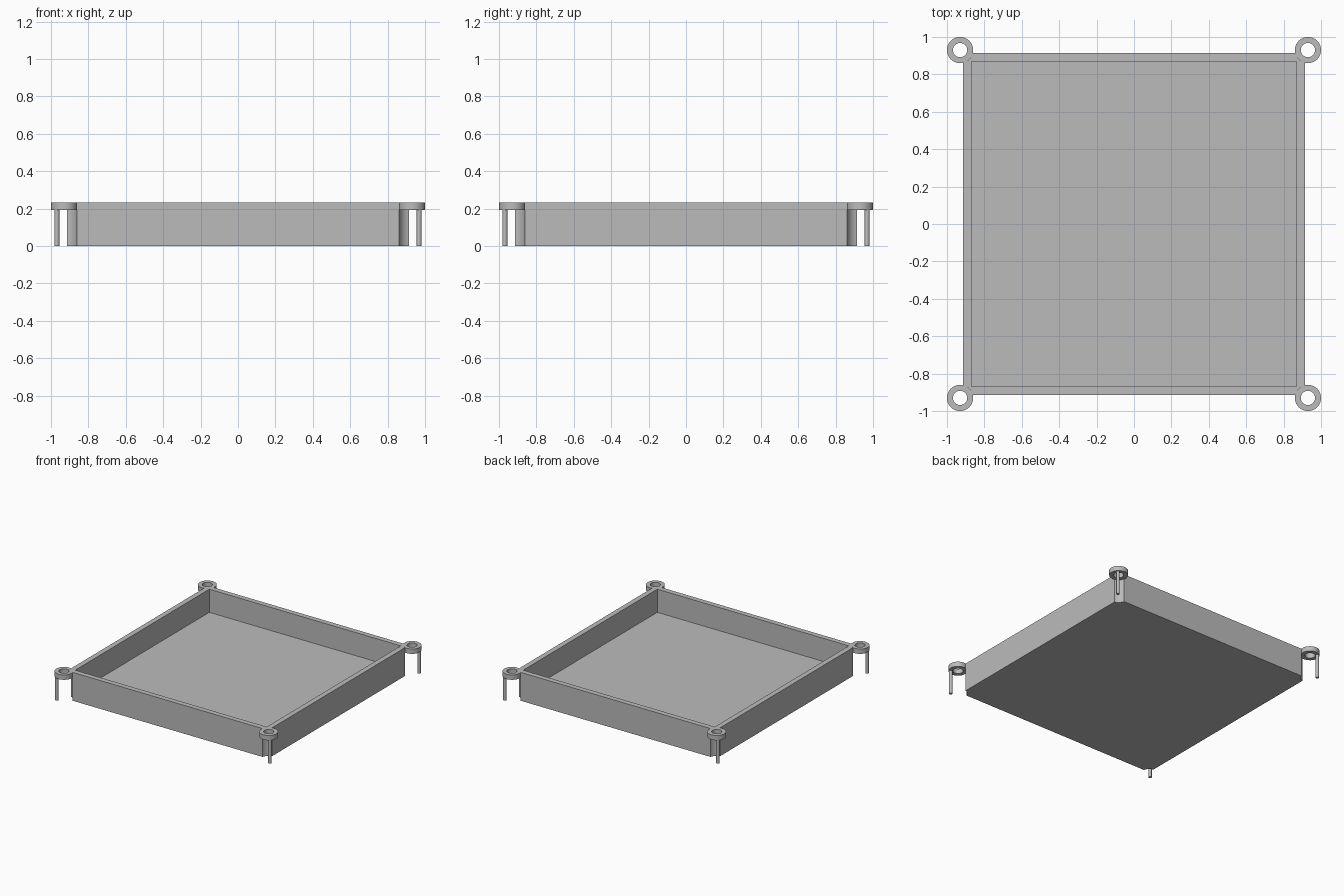
import bpy, bmesh
from math import sin, cos, pi, asin, radians

cube = bpy.data.objects.get("Cube")
if cube:
    bpy.data.objects.remove(cube, do_unlink=True)

HEIGHT = 0.233
OUTER, INNER, FLOOR = 0.913, 0.87, 0.043
CENTRE, RING_R, HOLE_R, RING_Z = 0.93, 0.07, 0.038, 0.193
PIN_R = 0.013

GREY = (0.5, 0.5, 0.5, 1)
grey = bpy.data.materials.new("plain_grey")
grey.use_nodes = True
grey.diffuse_color = GREY
for node in grey.node_tree.nodes:
    if node.type == 'BSDF_PRINCIPLED':
        node.inputs["Base Color"].default_value = GREY


def finish(name, bm):
    bmesh.ops.recalc_face_normals(bm, faces=bm.faces[:])
    mesh = bpy.data.meshes.new(name)
    bm.to_mesh(mesh)
    bm.free()
    obj = bpy.data.objects.new(name, mesh)
    mesh.materials.append(grey)
    bpy.context.collection.objects.link(obj)
    bpy.ops.object.select_all(action='DESELECT')
    obj.select_set(True)
    bpy.context.view_layer.objects.active = obj
    bpy.ops.object.shade_smooth_by_angle(angle=radians(30))
    return obj


def loop(bm, points, z):
    return [bm.verts.new((x, y, z)) for x, y in points]


def bridge(bm, a, b):
    n = len(a)
    for i in range(n):
        j = (i + 1) % n
        bm.faces.new((a[i], a[j], b[j], b[i]))


def circle(radius, n):
    return [(radius * cos(2 * pi * i / n), radius * sin(2 * pi * i / n)) for i in range(n)]


# Tray: square outline with a concave round notch at each corner
STEPS = 16
half = pi / 4 - asin((CENTRE - OUTER) / RING_R)
outline, pocket = [], []
for k in range(4):
    c, s = round(cos(k * pi / 2)), round(sin(k * pi / 2))
    for i in range(STEPS + 1):
        a = 5 * pi / 4 + half * (1 - 2 * i / STEPS)
        x, y = CENTRE + RING_R * cos(a), CENTRE + RING_R * sin(a)
        outline.append((x * c - y * s, x * s + y * c))
    pocket.append((INNER * (c - s), INNER * (s + c)))

bm = bmesh.new()
base, rim = loop(bm, outline, 0), loop(bm, outline, HEIGHT)
lip, well = loop(bm, pocket, HEIGHT), loop(bm, pocket, FLOOR)
bridge(bm, base, rim)
bridge(bm, lip, well)
bm.faces.new(base)
bm.faces.new(well)
# Rim split into four strips that meet at the notch centres
n, per = len(rim), STEPS + 1
for k in range(4):
    start = k * per + STEPS // 2
    strip = [rim[(start + i) % n] for i in range(per + 1)]
    bm.faces.new(strip + [lip[(k + 1) % 4], lip[k]])
finish("tray", bm)

# Corner eyelets, each with a slender pin under its outermost point
offset = (RING_R + HOLE_R) / 2 * cos(pi / 4)
for sy, depth in ((-1, "front"), (1, "back")):
    for sx, side in ((-1, "right"), (1, "left")):
        bm = bmesh.new()
        loops = [loop(bm, circle(r, 48), z) for r, z in
                 ((RING_R, RING_Z), (RING_R, HEIGHT), (HOLE_R, HEIGHT), (HOLE_R, RING_Z))]
        for i in range(4):
            bridge(bm, loops[i], loops[(i + 1) % 4])
        finish(f"{depth}_{side}_eyelet", bm).location = (sx * CENTRE, sy * CENTRE, 0)

        bm = bmesh.new()
        low, high = loop(bm, circle(PIN_R, 24), 0), loop(bm, circle(PIN_R, 24), RING_Z + 0.01)
        bridge(bm, low, high)
        bm.faces.new(low)
        bm.faces.new(high)
        finish(f"{depth}_{side}_pin", bm).location = (
            sx * (CENTRE + offset), sy * (CENTRE + offset), 0)
